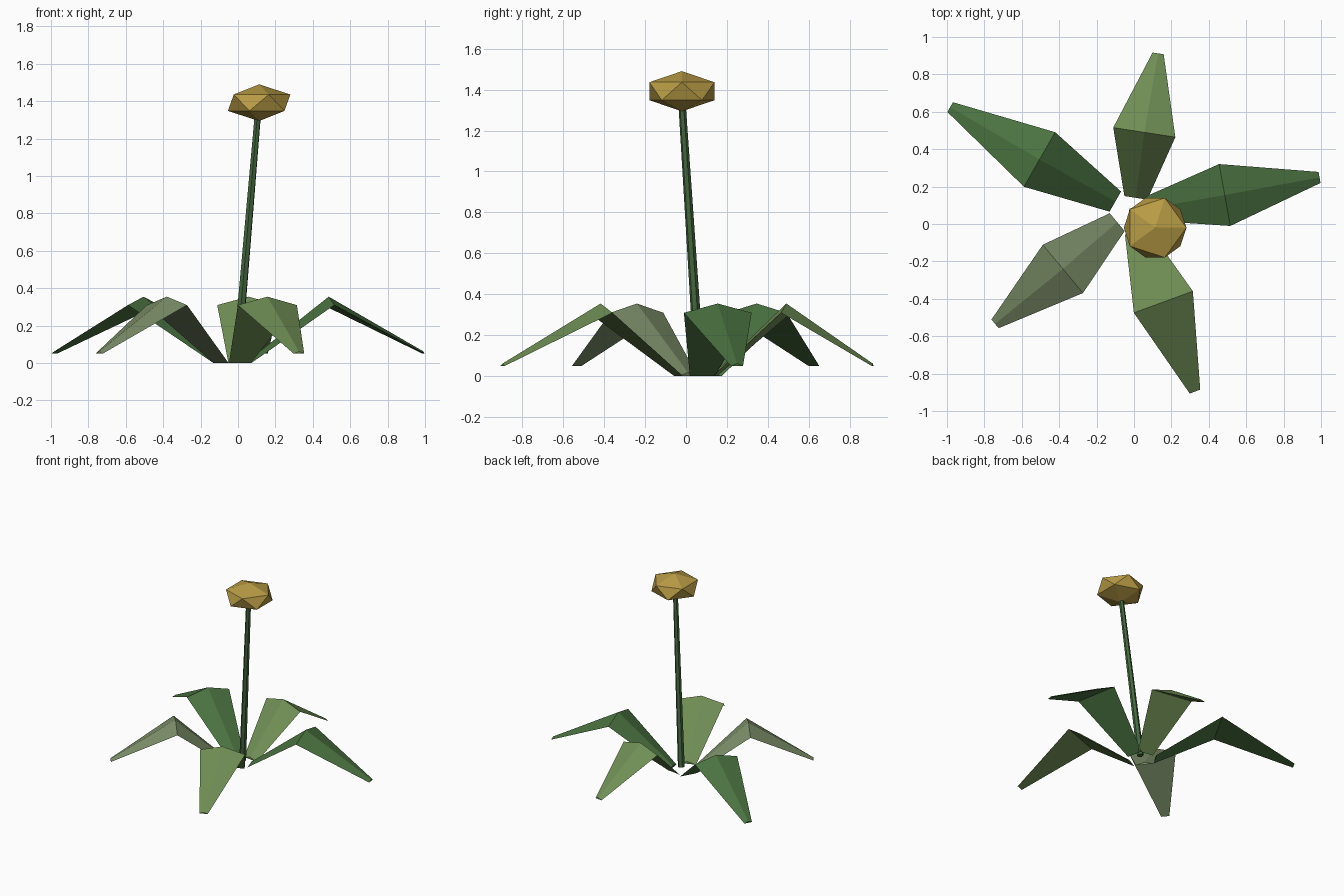
import bpy, bmesh
from mathutils import Vector

if "Cube" in bpy.data.objects:
    bpy.data.objects.remove(bpy.data.objects["Cube"])


def material(name, rgb):
    m = bpy.data.materials.new(name)
    m.diffuse_color = (*rgb, 1)
    m.use_nodes = True
    m.node_tree.nodes["Principled BSDF"].inputs["Base Color"].default_value = m.diffuse_color
    return m


DARK = material("dark_green", (0.07, 0.17, 0.053))
LIGHT = material("light_green", (0.16, 0.27, 0.09))
PALE = material("pale_green", (0.20, 0.27, 0.14))
STEM = material("stem_green", (0.06, 0.14, 0.05))
GOLD = material("gold", (0.48, 0.33, 0.06))


def finish(bm, name, mat):
    bmesh.ops.recalc_face_normals(bm, faces=bm.faces)
    me = bpy.data.meshes.new(name)
    bm.to_mesh(me)
    bm.free()
    me.materials.append(mat)
    ob = bpy.data.objects.new(name, me)
    bpy.context.collection.objects.link(ob)
    return ob


# Per station of a leaf: edge height, ridge lift, half width (base, bend, tip)
STATIONS = [(0.0, 0.018, 0.062), (0.31, 0.045, 0.168), (0.05, 0.012, 0.030)]


def leaf(name, mat, *centres):
    """Ridged leaf with a triangular section, bent at its widest point."""
    pts = [Vector(c) for c in centres]
    d = (pts[2] - pts[0]).normalized()
    side = Vector((-d.y, d.x))
    bm = bmesh.new()
    rings = []
    for p, (z, lift, w) in zip(pts, STATIONS):
        left, right = p + side * w, p - side * w
        rings.append([bm.verts.new((*left, z)),
                      bm.verts.new((*p, z + lift)),
                      bm.verts.new((*right, z))])
    for a, b in zip(rings, rings[1:]):
        for i in range(3):
            j = (i + 1) % 3
            bm.faces.new((a[i], a[j], b[j], b[i]))
    bm.faces.new(rings[0])
    bm.faces.new(rings[-1])
    return finish(bm, name, mat)


# Leaves: base, bend and tip centres seen from above
leaf("leaf_right", DARK, (0.06, 0.08), (0.485, 0.155), (0.992, 0.249))
leaf("leaf_back", LIGHT, (0.01, 0.14), (0.055, 0.49), (0.129, 0.912))
leaf("leaf_back_left", DARK, (-0.10, 0.12), (-0.505, 0.345), (-0.983, 0.625))
leaf("leaf_front_left", PALE, (-0.09, 0.01), (-0.38, -0.24), (-0.743, -0.534))
leaf("leaf_front", LIGHT, (0.01, -0.035), (0.157, -0.417), (0.326, -0.896))

# Leaning stem
bottom, top = Vector((-0.005, 0.066, 0.02)), Vector((0.107, -0.02, 1.34))
bm = bmesh.new()
bmesh.ops.create_cone(bm, cap_ends=True, segments=6, radius1=0.025,
                      radius2=0.018, depth=(top - bottom).length)
stem = finish(bm, "stem", STEM)
stem.location = (bottom + top) / 2
stem.rotation_mode = 'QUATERNION'
stem.rotation_quaternion = (top - bottom).to_track_quat('Z', 'Y')

# Flower head: flattened icosahedron
bm = bmesh.new()
bmesh.ops.create_icosphere(bm, subdivisions=1, radius=1)
head = finish(bm, "flower_head", GOLD)
head.scale = (0.187, 0.187, 0.098)
head.location = (0.113, -0.02, 1.392)
